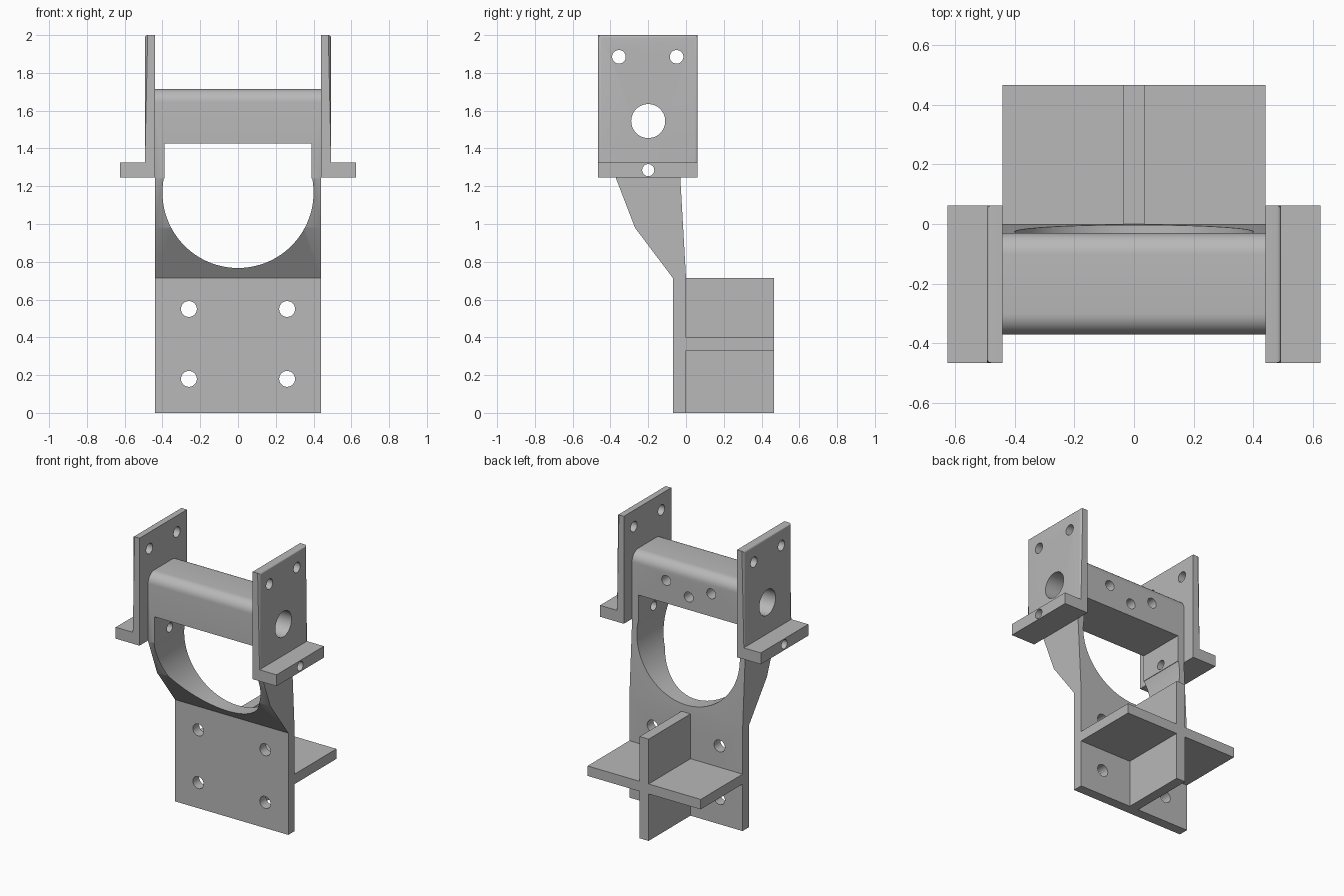
import bpy, bmesh, math

cube = bpy.data.objects.get("Cube")
if cube:
    bpy.data.objects.remove(cube, do_unlink=True)

grey = bpy.data.materials.new("light_grey")
grey.use_nodes = True
COLOUR = (0.48, 0.48, 0.48, 1)
grey.diffuse_color = COLOUR
grey.node_tree.nodes["Principled BSDF"].inputs["Base Color"].default_value = COLOUR


def arc(cu, cv, r, start, end, steps):
    """Points on an arc, angles in degrees."""
    angles = [math.radians(start + (end - start) * i / steps) for i in range(steps + 1)]
    return [(cu + r * math.cos(a), cv + r * math.sin(a)) for a in angles]


def prism(name, outline, axis, lo, hi):
    """Extrude a 2D outline: (y, z) along x, or (x, z) along y."""
    bm = bmesh.new()
    place = (lambda u, v: (lo, u, v)) if axis == "x" else (lambda u, v: (u, lo, v))
    face = bm.faces.new([bm.verts.new(place(u, v)) for u, v in outline])
    moved = bmesh.ops.extrude_face_region(bm, geom=[face])["geom"]
    step = (hi - lo, 0, 0) if axis == "x" else (0, hi - lo, 0)
    bmesh.ops.translate(bm, vec=step, verts=[g for g in moved if isinstance(g, bmesh.types.BMVert)])
    bmesh.ops.recalc_face_normals(bm, faces=bm.faces[:])
    mesh = bpy.data.meshes.new(name)
    bm.to_mesh(mesh)
    bm.free()
    obj = bpy.data.objects.new(name, mesh)
    bpy.context.collection.objects.link(obj)
    return obj


def drill(axis, u, v, r, lo, hi):
    return prism("drill_cutter", arc(u, v, r, 0, 352.5, 47), axis, lo, hi)


def finish(obj, cutters=(), mirror=False):
    """Cut the holes, mirror if asked, then shade and colour."""
    for cutter in cutters:
        cutter.hide_render = True
        mod = obj.modifiers.new("cut", "BOOLEAN")
        mod.operation, mod.solver, mod.object = "DIFFERENCE", "EXACT", cutter
    if mirror:
        obj.modifiers.new("mirror", "MIRROR")
    bpy.ops.object.select_all(action="DESELECT")
    bpy.context.view_layer.objects.active = obj
    obj.select_set(True)
    for mod in list(obj.modifiers):
        bpy.ops.object.modifier_apply(modifier=mod.name)
    for cutter in cutters:
        bpy.data.objects.remove(cutter, do_unlink=True)
    obj.data.materials.clear()
    obj.data.materials.append(grey)
    bpy.ops.object.shade_smooth_by_angle(angle=math.radians(25))


# Main frame: plate, leaning arms and rounded crossbeam from one side profile
R = 0.07
side = [(-0.07, 0), (0, 0), (0, 0.715), (-0.03, 1.24)]
side += arc(-0.03 - R, 1.715 - R, R, 0, 90, 8)
side += arc(-0.37 + R, 1.715 - R, R, 90, 180, 8)
side += [(-0.37, 1.24), (-0.27, 0.98), (-0.07, 0.715)]
frame = prism("main_frame", side, "x", -0.44, 0.44)

# Large round opening, squared off under the crossbeam
opening = arc(0, 1.167, 0.4, 169.5, 370.5, 64)
opening += [(0.39, 1.24), (0.39, 1.425), (-0.39, 1.425), (-0.39, 1.24)]
cuts = [prism("opening_cutter", opening, "y", -1, 1)]
cuts += [drill("y", x, z, 0.042, -0.5, 0.5) for x in (-0.26, 0.26) for z in (0.18, 0.55)]
cuts += [drill("x", -0.2, 1.545, 0.09, -1, 1), drill("x", -0.2, 1.285, 0.032, -1, 1)]
# Blind holes in the back of the crossbeam
cuts += [drill("y", x, z, 0.035, -0.2, 0.2) for x, z in ((-0.175, 1.585), (0, 1.515), (0.175, 1.585))]
finish(frame, cuts)

# Cross-shaped fins behind the plate
w, t, low, high, top = 0.44, 0.035, 0.33, 0.4, 0.715
cross = [(-t, 0), (t, 0), (t, low), (w, low), (w, high), (t, high),
         (t, top), (-t, top), (-t, high), (-w, high), (-w, low), (-t, low)]
finish(prism("rear_fins", cross, "y", 0, 0.465))

# Side brackets: L-shaped, with softened outer edges on the upright
ell = [(0.44, 1.245), (0.625, 1.245), (0.625, 1.325), (0.493, 1.325), (0.493, 2), (0.44, 2)]
bracket = prism("side_brackets", ell, "y", -0.465, 0.062)
bm = bmesh.new()
bm.from_mesh(bracket.data)
rim = [e for e in bm.edges
       if all(abs(v.co.x - 0.493) < 0.001 for v in e.verts)
       and sum(v.co.z for v in e.verts) / 2 > 1.4]
bmesh.ops.bevel(bm, geom=rim, offset=0.015, segments=4, profile=0.5, affect="EDGES")
bm.to_mesh(bracket.data)
bm.free()
holes = [(-0.355, 1.885, 0.036), (-0.05, 1.885, 0.036), (-0.2, 1.545, 0.09), (-0.2, 1.285, 0.032)]
finish(bracket, [drill("x", y, z, r, 0.3, 0.8) for y, z, r in holes], mirror=True)
